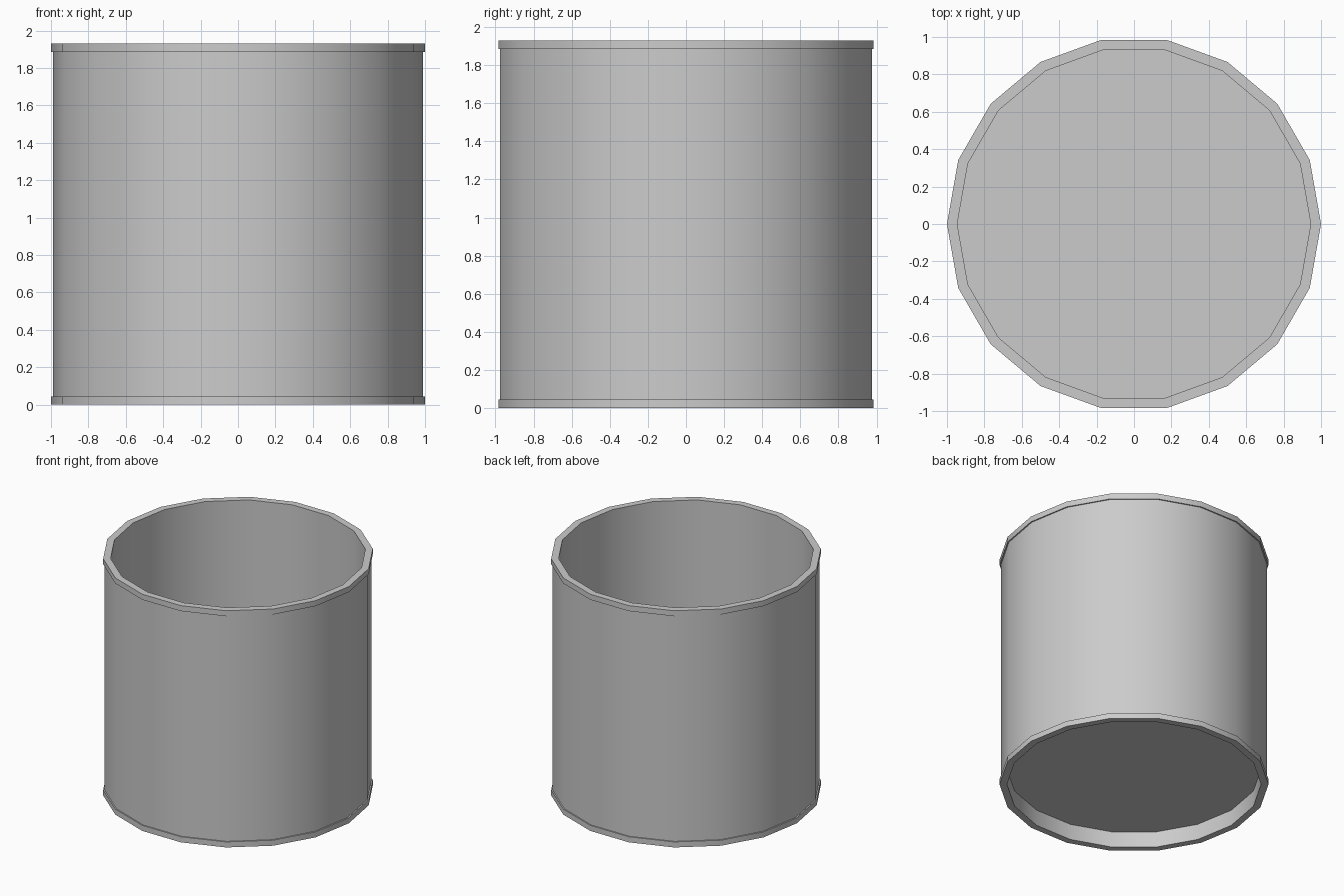
import bpy, bmesh, math

if "Cube" in bpy.data.objects:
    bpy.data.objects.remove(bpy.data.objects["Cube"])

SIDES = 18
R_RIM, R_WALL, R_IN = 1.0, 0.99, 0.945
H, LIP = 1.93, 0.045
FLOOR_LOW, FLOOR_HIGH = 0.13, 0.15


def lathe(name, profile):
    """Revolve an (r, z) profile round the z axis; r = 0 becomes a pole."""
    bm = bmesh.new()
    verts = [bm.verts.new((r, 0, z)) for r, z in profile]
    edges = [bm.edges.new(pair) for pair in zip(verts, verts[1:])]
    bmesh.ops.spin(bm, geom=verts + edges, cent=(0, 0, 0), axis=(0, 0, 1),
                   angle=2 * math.pi, steps=SIDES, use_merge=False)
    bmesh.ops.remove_doubles(bm, verts=bm.verts[:], dist=1e-4)
    bmesh.ops.recalc_face_normals(bm, faces=bm.faces[:])
    mesh = bpy.data.meshes.new(name)
    bm.to_mesh(mesh)
    bm.free()
    obj = bpy.data.objects.new(name, mesh)
    bpy.context.collection.objects.link(obj)
    # smooth round the sides, sharp at the rims
    bpy.ops.object.select_all(action='DESELECT')
    obj.select_set(True)
    bpy.context.view_layer.objects.active = obj
    bpy.ops.object.shade_smooth_by_angle(angle=math.radians(35))
    return obj


# Drum wall with a raised lip at both ends
lathe("drum_wall", [
    (R_IN, 0), (R_RIM, 0), (R_RIM, LIP), (R_WALL, LIP),
    (R_WALL, H - LIP), (R_RIM, H - LIP), (R_RIM, H), (R_IN, H), (R_IN, 0)])

# Recessed floor plate
lathe("floor_plate", [
    (0, FLOOR_LOW), (R_IN, FLOOR_LOW), (R_IN, FLOOR_HIGH), (0, FLOOR_HIGH)])
